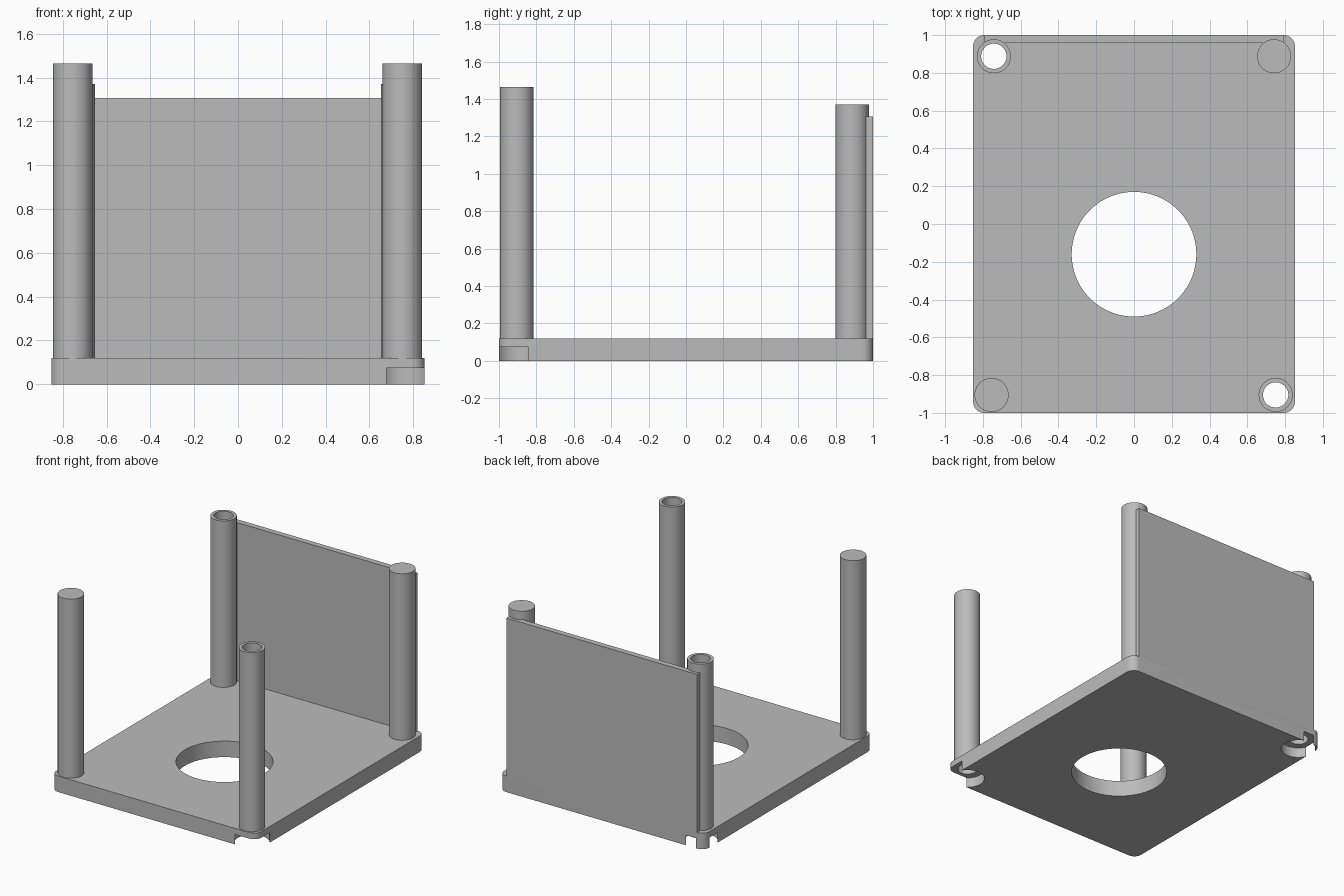
import bpy
import bmesh
from math import radians, cos, sin, pi

cube = bpy.data.objects.get("Cube")
if cube:
    bpy.data.objects.remove(cube, do_unlink=True)

grey = bpy.data.materials.new("plain_grey")
grey.use_nodes = True
grey.diffuse_color = (0.5, 0.5, 0.5, 1)
grey.node_tree.nodes["Principled BSDF"].inputs["Base Color"].default_value = (0.5, 0.5, 0.5, 1)

HALF_X, HALF_Y, THICK, CORNER = 0.852, 1.0, 0.12, 0.06
POST_R, BORE_R, RECESS_R, RECESS_H = 0.09, 0.067, 0.12, 0.075
FRONT_TOP, BACK_TOP, PANEL_TOP = 1.465, 1.37, 1.307


def prism(name, outline, z0, z1):
    """Extrude a closed 2D outline from z0 to z1."""
    bm = bmesh.new()
    face = bm.faces.new([bm.verts.new((x, y, z0)) for x, y in outline])
    top = bmesh.ops.extrude_face_region(bm, geom=[face])["geom"]
    verts = [g for g in top if isinstance(g, bmesh.types.BMVert)]
    bmesh.ops.translate(bm, verts=verts, vec=(0, 0, z1 - z0))
    bmesh.ops.recalc_face_normals(bm, faces=bm.faces)
    mesh = bpy.data.meshes.new(name)
    bm.to_mesh(mesh)
    bm.free()
    mesh.materials.append(grey)
    obj = bpy.data.objects.new(name, mesh)
    bpy.context.collection.objects.link(obj)
    return obj


def arc(cx, cy, r, start, sweep, steps):
    return [(cx + r * cos(start + sweep * i / steps),
             cy + r * sin(start + sweep * i / steps)) for i in range(steps + 1)]


def cylinder(name, x, y, r, z0, z1, sides=64):
    return prism(name, arc(x, y, r, 0, 2 * pi, sides)[:-1], z0, z1)


def cut(target, cutter):
    """Subtract the cutter from the target and discard it."""
    mod = target.modifiers.new("cut", "BOOLEAN")
    mod.operation, mod.solver, mod.object = "DIFFERENCE", "EXACT", cutter
    bpy.context.view_layer.objects.active = target
    bpy.ops.object.modifier_apply(modifier=mod.name)
    bpy.data.objects.remove(cutter, do_unlink=True)


# Rounded base plate with a large round opening
outline = []
for i, (sx, sy) in enumerate([(1, 1), (-1, 1), (-1, -1), (1, -1)]):
    outline += arc(sx * (HALF_X - CORNER), sy * (HALF_Y - CORNER), CORNER, i * pi / 2, pi / 2, 12)
base = prism("base_plate", outline, 0, THICK)
cut(base, cylinder("opening_cutter", 0, -0.16, 0.33, -0.1, 0.3, 96))
parts = [base]

# Corner posts: one diagonal pair is solid, the other is hollow
posts = [
    ("front_right_post", -0.754, -0.905, FRONT_TOP, False),
    ("front_left_post", 0.75, -0.905, FRONT_TOP, True),
    ("back_right_post", -0.742, 0.888, BACK_TOP, True),
    ("back_left_post", 0.742, 0.888, BACK_TOP, False),
]
for name, x, y, top, hollow in posts:
    post = cylinder(name, x, y, POST_R, THICK, top)
    parts.append(post)
    if hollow:
        # Bore through post and plate, with a wider socket underneath
        cut(post, cylinder("bore_cutter", x, y, BORE_R, -0.1, top + 0.1))
        cut(base, cylinder("bore_cutter", x, y, BORE_R, -0.1, top + 0.1))
        cut(base, cylinder("socket_cutter", x, y, RECESS_R, -0.1, RECESS_H))

# Back wall, flush with the rear edge of the plate
wall_x = HALF_X - CORNER
parts.append(prism("back_wall", [(-wall_x, 0.957), (wall_x, 0.957),
                                 (wall_x, HALF_Y), (-wall_x, HALF_Y)], THICK, PANEL_TOP))

# Smooth the round surfaces, keep the edges sharp
bpy.ops.object.select_all(action="DESELECT")
for obj in parts:
    obj.select_set(True)
bpy.context.view_layer.objects.active = base
bpy.ops.object.shade_smooth_by_angle(angle=radians(30))
